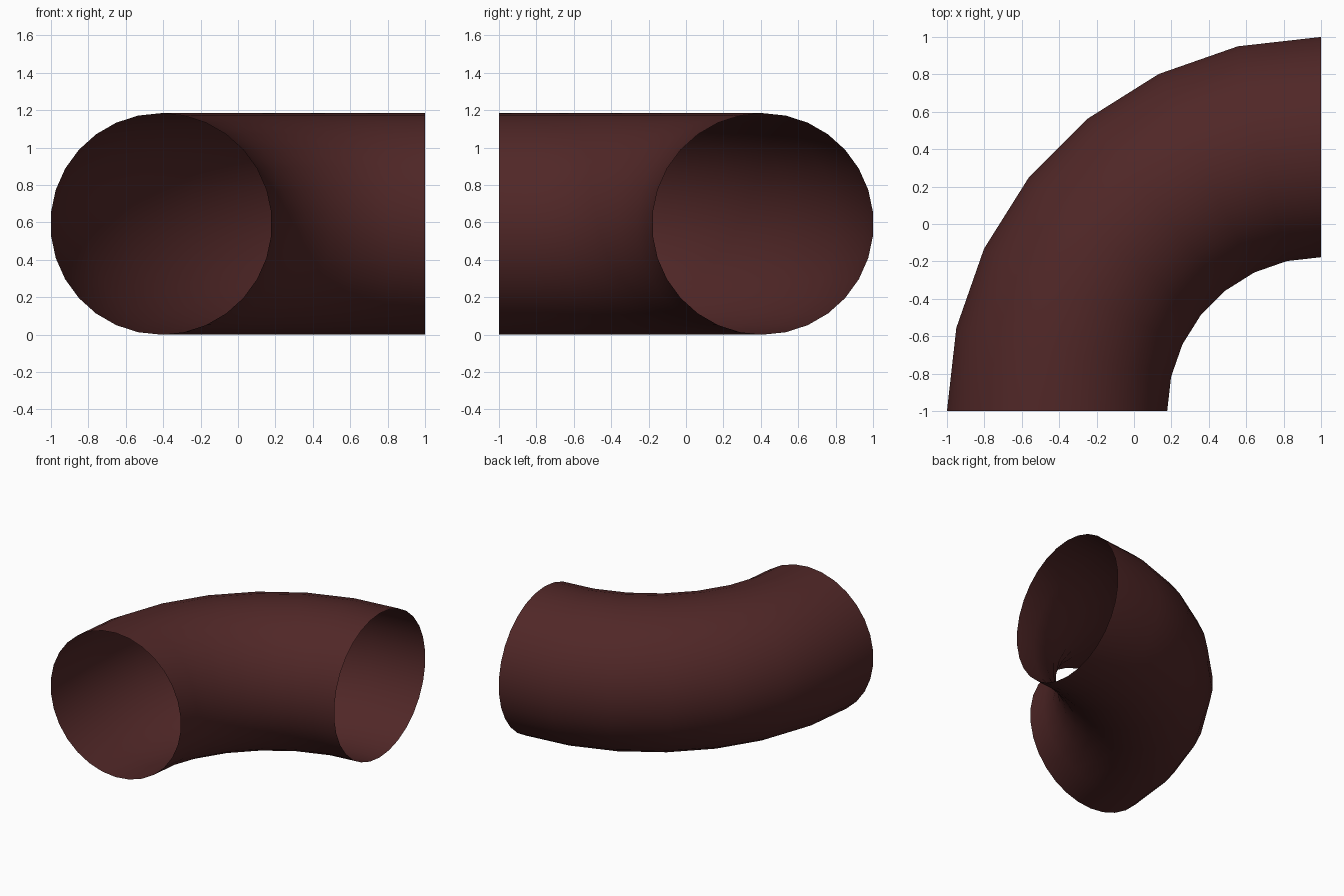
import bpy, bmesh, math
from mathutils import Vector, Matrix

if "Cube" in bpy.data.objects:
    bpy.data.objects.remove(bpy.data.objects["Cube"])

TUBE_R = 0.592      # pipe radius
SIDES = 30          # sides of the pipe section
STEPS = 7           # segments along the quarter bend
PIVOT = Vector((1, -1, TUBE_R))
BEND_R = 2 - TUBE_R * math.cos(math.pi / SIDES)

# Circular section at the front opening (in the xz plane), vertex at the top
bm = bmesh.new()
ring = []
for i in range(SIDES):
    a = 2 * math.pi * i / SIDES
    ring.append(bm.verts.new(PIVOT + Vector((-BEND_R + TUBE_R * math.sin(a), 0, TUBE_R * math.cos(a)))))
edges = [bm.edges.new((ring[i], ring[(i + 1) % SIDES])) for i in range(SIDES)]

# Sweep it a quarter turn, leaving both ends open
bmesh.ops.spin(bm, geom=ring + edges, cent=PIVOT, axis=(0, 0, 1),
               angle=-math.pi / 2, steps=STEPS, use_merge=False)
bmesh.ops.recalc_face_normals(bm, faces=bm.faces)

# Make sure the normals point away from the pipe's centre line
f = max(bm.faces, key=lambda f: f.calc_center_median().z)
if f.normal.z < 0:
    bmesh.ops.reverse_faces(bm, faces=bm.faces)
for f in bm.faces:
    f.smooth = True

mesh = bpy.data.meshes.new("pipe_elbow")
bm.to_mesh(mesh)
bm.free()

# Dark red-brown paint
paint = bpy.data.materials.new("dark red brown")
paint.diffuse_color = (0.08, 0.02, 0.02, 1)
paint.use_nodes = True
paint.node_tree.nodes["Principled BSDF"].inputs["Base Color"].default_value = paint.diffuse_color
mesh.materials.append(paint)

elbow = bpy.data.objects.new("pipe_elbow", mesh)
bpy.context.collection.objects.link(elbow)
